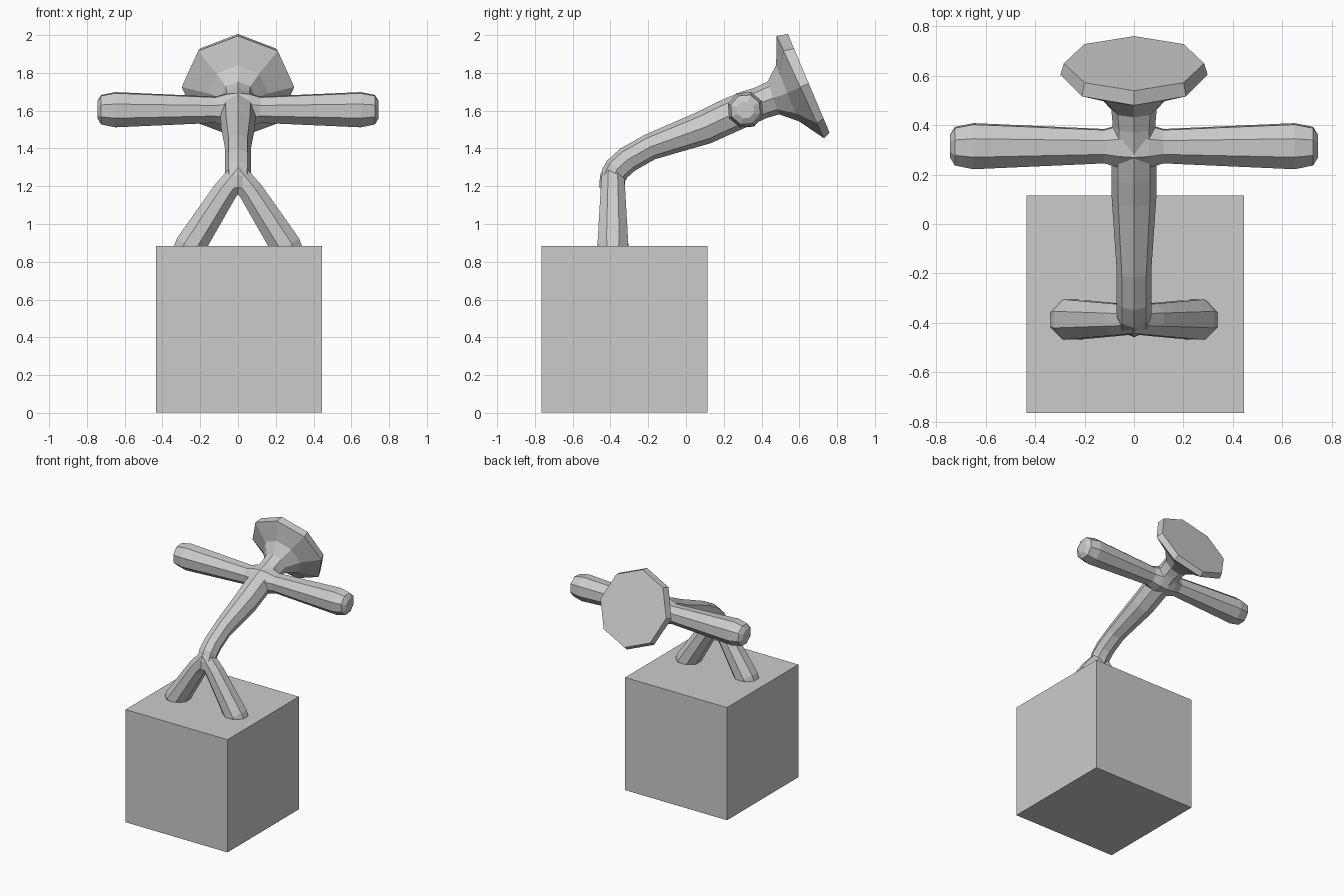
import bpy, bmesh
from math import sin, cos, pi
from mathutils import Vector

if "Cube" in bpy.data.objects:
    bpy.data.objects.remove(bpy.data.objects["Cube"])

SIDES = 8


def make_object(name, bm):
    bmesh.ops.recalc_face_normals(bm, faces=bm.faces)
    mesh = bpy.data.meshes.new(name)
    bm.to_mesh(mesh)
    bm.free()
    obj = bpy.data.objects.new(name, mesh)
    bpy.context.collection.objects.link(obj)
    return obj


def tube(name, path, side, turn=0.0, cap_start=True):
    """Octagonal loft along path [(x, y, z, radius)]; side is a fixed ring axis."""
    bm = bmesh.new()
    side = Vector(side)
    centres = [Vector(p[:3]) for p in path]
    rings = []
    for i, c in enumerate(centres):
        a, b = centres[max(i - 1, 0)], centres[min(i + 1, len(path) - 1)]
        up = side.cross((b - a).normalized()).normalized()
        r = path[i][3]
        angles = [turn + 2 * pi * k / SIDES for k in range(SIDES)]
        rings.append([bm.verts.new(c + r * (cos(t) * up + sin(t) * side)) for t in angles])
    for lo, hi in zip(rings, rings[1:]):
        for k in range(SIDES):
            j = (k + 1) % SIDES
            bm.faces.new((lo[k], lo[j], hi[j], hi[k]))
    if cap_start:
        bm.faces.new(rings[0])
    bm.faces.new(rings[-1])
    return make_object(name, bm)


def mirror(obj, bisect=False):
    mod = obj.modifiers.new("Mirror", 'MIRROR')
    mod.use_axis = (True, False, False)
    mod.use_bisect_axis = (bisect, False, False)
    mod.merge_threshold = 0.001


# Block the figure stands on
bm = bmesh.new()
bmesh.ops.create_cube(bm, size=0.88)
bmesh.ops.translate(bm, verts=bm.verts, vec=(0.005, -0.325, 0.4425))
make_object("base_block", bm)

# Leaning torso, neck and flared disc head
torso = [
    (-0.390, 1.190, 0.068), (-0.390, 1.240, 0.068), (-0.365, 1.290, 0.070),
    (-0.310, 1.340, 0.070), (-0.190, 1.408, 0.070), (0.100, 1.512, 0.090),
    (0.200, 1.560, 0.092), (0.310, 1.608, 0.092), (0.400, 1.643, 0.086),
    (0.4625, 1.667, 0.092), (0.5375, 1.692, 0.160),
    (0.605, 1.725, 0.298), (0.650, 1.744, 0.284),
]
tube("torso_and_head", [(0, *p) for p in torso], (1, 0, 0))

# Outstretched arms
arm = [(0, 0.100), (0.06, 0.092), (0.12, 0.073), (0.20, 0.077),
       (0.65, 0.098), (0.725, 0.082), (0.745, 0.048)]
mirror(tube("arms", [(x, 0.315, 1.605, r) for x, r in arm],
            (0, 1, 0), pi / 8 + 0.08, cap_start=False))

# Splayed legs, trimmed at the centre plane so they meet at the crotch
leg = [(-0.02, 1.285, 0.060), (0.07, 1.170, 0.070), (0.11, 1.108, 0.074),
       (0.255, 0.880, 0.088), (0.282, 0.838, 0.076), (0.290, 0.825, 0.045)]
mirror(tube("legs", [(x, -0.387, z, r) for x, z, r in leg],
            (0, 1, 0), pi / 8), bisect=True)
